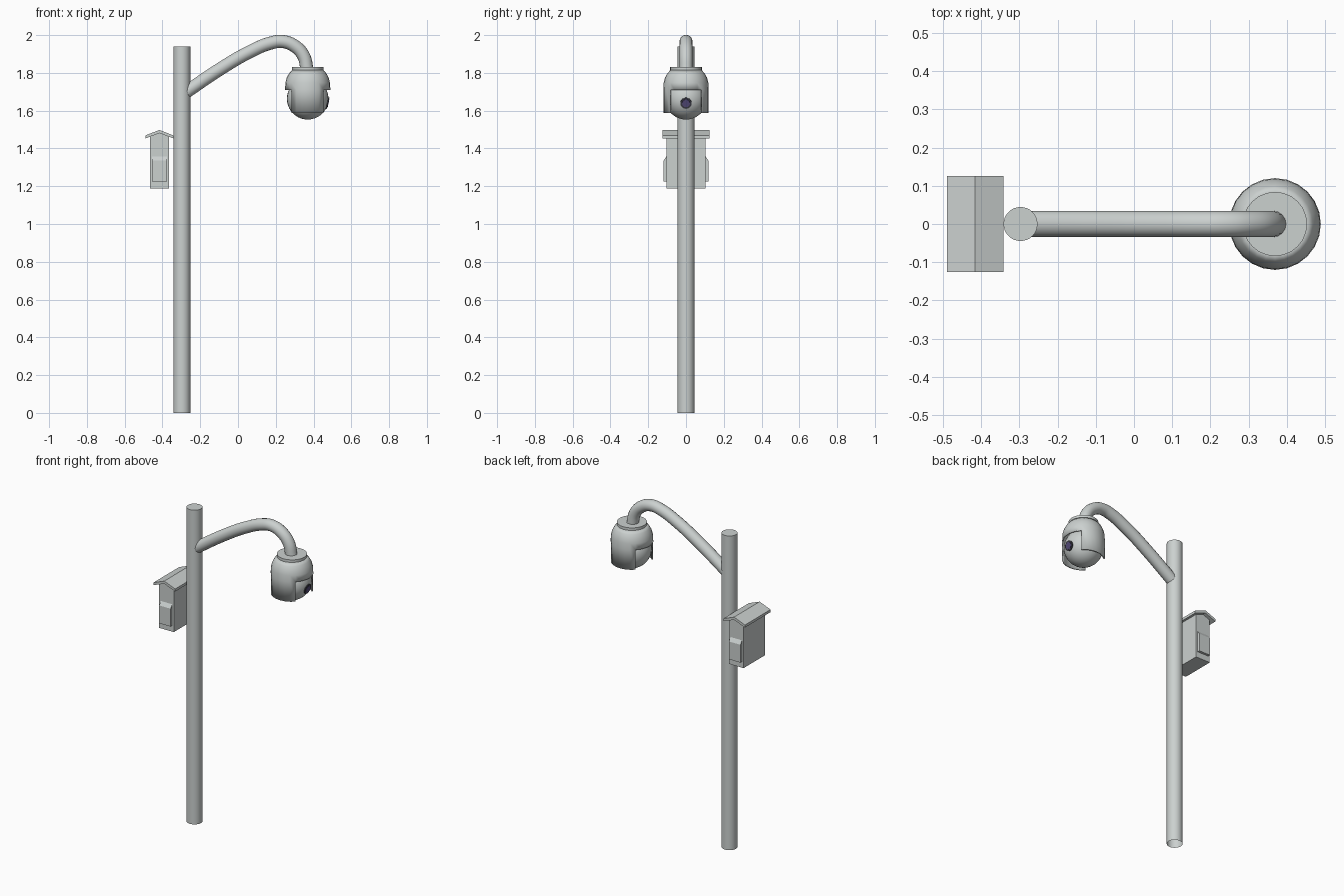
import bpy, bmesh, math
from mathutils import Matrix, Vector

if "Cube" in bpy.data.objects:
    bpy.data.objects.remove(bpy.data.objects["Cube"])


def material(name, rgb):
    m = bpy.data.materials.new(name)
    m.diffuse_color = (*rgb, 1)
    m.use_nodes = True
    m.node_tree.nodes["Principled BSDF"].inputs["Base Color"].default_value = m.diffuse_color
    return m


GREY = material("pale_grey", (0.60, 0.635, 0.625))
DARK = material("dark_rim", (0.045, 0.045, 0.06))
GLASS = material("violet_glass", (0.09, 0.07, 0.19))


def finish(name, bm, mat, smooth=True, angle=35):
    me = bpy.data.meshes.new(name)
    bm.to_mesh(me)
    bm.free()
    me.materials.append(mat)
    if smooth:
        me.shade_smooth()
        me.set_sharp_from_angle(angle=math.radians(angle))
    ob = bpy.data.objects.new(name, me)
    bpy.context.collection.objects.link(ob)
    return ob


def cylinder(name, r, p0, p1, segs, mat, open_bottom=False):
    p0, p1 = Vector(p0), Vector(p1)
    d = p1 - p0
    rot = d.to_track_quat('Z', 'Y').to_matrix().to_4x4()
    bm = bmesh.new()
    bmesh.ops.create_cone(bm, cap_ends=True, segments=segs, radius1=r, radius2=r, depth=d.length)
    if open_bottom:
        bm.normal_update()
        bmesh.ops.delete(bm, geom=[f for f in bm.faces if f.normal.z < -0.9], context='FACES_ONLY')
    bmesh.ops.transform(bm, matrix=Matrix.Translation((p0 + p1) / 2) @ rot, verts=bm.verts)
    return finish(name, bm, mat)


def sphere(name, r, centre, mat, segs=32, rings=20):
    bm = bmesh.new()
    bmesh.ops.create_uvsphere(bm, u_segments=segs, v_segments=rings, radius=r)
    bmesh.ops.translate(bm, vec=centre, verts=bm.verts)
    return finish(name, bm, mat)


def prism(name, pts, axis, a, b, mat):
    """Extrude a 2D outline along 'x' (outline = y,z) or 'y' (outline = x,z)."""
    bm = bmesh.new()
    def at(p, t):
        return (t, p[0], p[1]) if axis == 'x' else (p[0], t, p[1])
    lo = [bm.verts.new(at(p, a)) for p in pts]
    hi = [bm.verts.new(at(p, b)) for p in pts]
    bm.faces.new(lo)
    bm.faces.new(hi[::-1])
    n = len(pts)
    for i in range(n):
        j = (i + 1) % n
        bm.faces.new((lo[i], lo[j], hi[j], hi[i]))
    bmesh.ops.recalc_face_normals(bm, faces=bm.faces)
    return finish(name, bm, mat, smooth=False)


# Pole, hollow at the foot
cylinder("pole", 0.0445, (-0.297, 0, 0), (-0.297, 0, 1.94), 32, GREY, open_bottom=True)

# Bent arm
path = [(-0.28, 1.695), (-0.095, 1.82), (0.063, 1.912), (0.17, 1.957), (0.235, 1.966),
        (0.30, 1.942), (0.347, 1.89), (0.366, 1.815)]
cu = bpy.data.curves.new("arm", 'CURVE')
cu.dimensions = '3D'
cu.bevel_depth = 0.0345
cu.bevel_resolution = 6
cu.resolution_u = 6
cu.use_fill_caps = True
sp = cu.splines.new('BEZIER')
sp.bezier_points.add(len(path) - 1)
for bp, (x, z) in zip(sp.bezier_points, path):
    bp.co = (x, 0, z)
    bp.handle_left_type = bp.handle_right_type = 'AUTO'
cu.materials.append(GREY)
arm = bpy.data.objects.new("arm", cu)
bpy.context.collection.objects.link(arm)
bpy.context.view_layer.objects.active = arm
arm.select_set(True)
bpy.ops.object.convert(target='MESH')
arm = bpy.context.object
arm.data.shade_smooth()
arm.data.set_sharp_from_angle(angle=math.radians(40))

# Camera collar
CX = 0.369
cylinder("camera_collar", 0.084, (CX, 0, 1.808), (CX, 0, 1.83), 24, GREY)

# Camera hood: turned shell whose lowest band stays only on the two sides
SEG = 24
profile = [(0.084, 1.814), (0.099, 1.797), (0.111, 1.775), (0.118, 1.748), (0.12, 1.71), (0.12, 1.588)]
bm = bmesh.new()
rings = [[bm.verts.new((CX + r * math.cos(2 * math.pi * i / SEG), r * math.sin(2 * math.pi * i / SEG), z))
          for i in range(SEG)] for r, z in profile]
for k in range(len(profile) - 1):
    for i in range(SEG):
        j = (i + 1) % SEG
        mid = 2 * math.pi * (i + 0.5) / SEG
        if k == len(profile) - 2 and abs(math.sin(mid)) < math.sin(math.pi / 4):
            continue
        bm.faces.new((rings[k][i], rings[k + 1][i], rings[k + 1][j], rings[k][j]))
bmesh.ops.delete(bm, geom=[v for v in bm.verts if not v.link_faces], context='VERTS')
hood = finish("camera_hood", bm, GREY)
shell = hood.modifiers.new("shell", 'SOLIDIFY')
shell.thickness = 0.008
shell.offset = -1

# Camera ball and its lens, tilted slightly down
centre = Vector((CX, 0, 1.663))
sphere("camera_ball", 0.11, centre, GREY)
aim = Vector((math.cos(math.radians(12.5)), 0, -math.sin(math.radians(12.5))))
cylinder("lens_rim", 0.03, centre + aim * 0.09, centre + aim * 0.111, 16, DARK)
cylinder("lens_glass", 0.021, centre + aim * 0.10, centre + aim * 0.113, 16, GLASS)

# Control box with gabled top
BX = -0.416
prism("control_box", [(BX - 0.05, 1.188), (BX + 0.05, 1.188), (BX + 0.05, 1.462),
                      (BX, 1.482), (BX - 0.05, 1.462)], 'y', -0.104, 0.104, GREY)
prism("box_roof", [(BX - 0.074, 1.453), (BX, 1.481), (BX + 0.074, 1.453),
                   (BX + 0.074, 1.469), (BX, 1.498), (BX - 0.074, 1.469)], 'y', -0.125, 0.125, GREY)

# Raised hatches with sloping tops on both ends of the box
for name, s in (("front_hatch", -1), ("back_hatch", 1)):
    prism(name, [(s * 0.10, 1.225), (s * 0.119, 1.225), (s * 0.119, 1.335), (s * 0.104, 1.357),
                 (s * 0.10, 1.357)], 'x', BX - 0.039, BX + 0.039, GREY)
